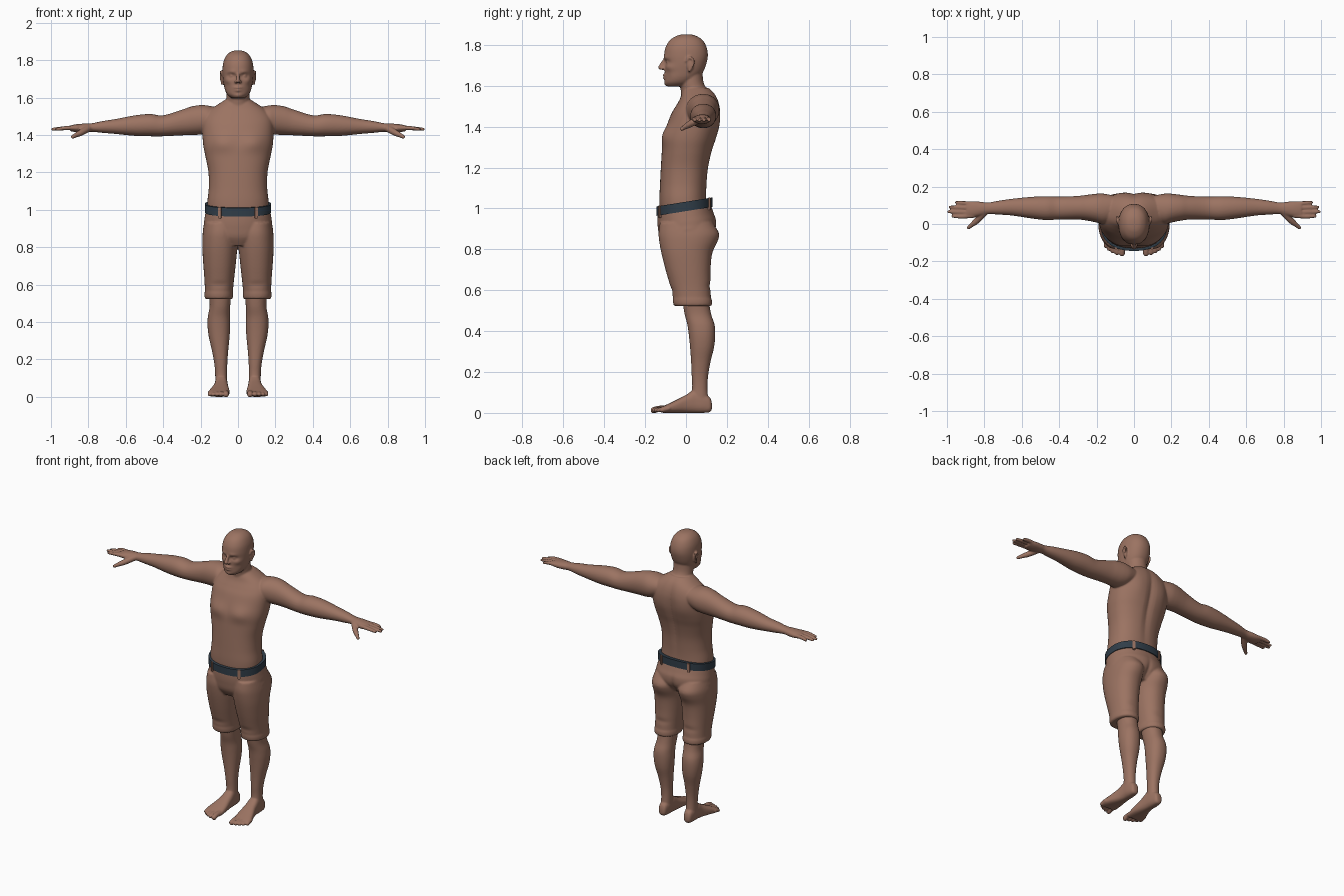
import bpy, bmesh, math
from mathutils import Vector, Matrix


def material(name, rgb):
    m = bpy.data.materials.new(name)
    m.diffuse_color = (*rgb, 1)
    return m


SKIN = material("warm brown", (0.33, 0.172, 0.122))
DARK = material("dark slate blue", (0.03, 0.047, 0.065))


def oval(k, n, power):
    """Point k of n on a unit superellipse."""
    a = 2 * math.pi * k / n
    c, s = math.cos(a), math.sin(a)
    return (math.copysign(abs(c) ** (2 / power), c), math.copysign(abs(s) ** (2 / power), s))


def smooth_rows(rows, steps):
    """Catmull-Rom interpolation through rows of numbers."""
    out = []
    for i in range(len(rows) - 1):
        p = [rows[max(0, min(len(rows) - 1, i + d))] for d in (-1, 0, 1, 2)]
        for s in range(steps):
            t = s / steps
            out.append([b + 0.5 * t * (c - a + t * (2*a - 5*b + 4*c - d + t * (3*(b - c) + d - a)))
                        for a, b, c, d in zip(*p)])
    return out + [list(rows[-1])]


def skin_rings(bm, rings):
    rings = [[bm.verts.new(p) for p in r] for r in rings]
    n = len(rings[0])
    for a, b in zip(rings, rings[1:]):
        for k in range(n):
            bm.faces.new((a[k], a[(k + 1) % n], b[(k + 1) % n], b[k]))
    bm.faces.new(rings[0])
    bm.faces.new(rings[-1])
    return [v for r in rings for v in r]


def loft(bm, axis, rows, side=1, power=2.2, n=40, steps=5, tilt=0):
    """Rows are (position on axis, lo, hi, lo, hi) of the two other axes."""
    rings = []
    for t, u0, u1, v0, v1 in smooth_rows(rows, steps):
        ring = []
        for k in range(n):
            c, s = oval(k, n, power)
            u, v = (u0 + u1) / 2 + c * (u1 - u0) / 2, (v0 + v1) / 2 + s * (v1 - v0) / 2
            x, y, z = {'x': (t, u, v), 'y': (u, t, v), 'z': (u, v, t)}[axis]
            ring.append((x * side, y, z + tilt * y))
        rings.append(ring)
    return skin_rings(bm, rings)


def trunk(rows):
    """(z, front, back, half width) -> symmetric loft rows."""
    return [(z, -w, w, f, b) for z, f, b, w in rows]


def ball(bm, centre, radii):
    bmesh.ops.create_uvsphere(bm, u_segments=20, v_segments=14, radius=1,
                              matrix=Matrix.Translation(centre) @ Matrix.Diagonal((*radii, 1)))


def tube(bm, pts, side=1):
    """Round-ended tube through (x, y, z, radius) points."""
    pts = [(x * side, y, z, r) for x, y, z, r in pts]
    rows = smooth_rows(pts, 4)
    rings = []
    for i, row in enumerate(rows):
        d = Vector(rows[min(i + 1, len(rows) - 1)][:3]) - Vector(rows[max(i - 1, 0)][:3])
        q = d.to_track_quat('Z', 'Y')
        rings.append([Vector(row[:3]) + q @ Vector((*oval(k, 14, 2), 0)) * row[3] for k in range(14)])
    skin_rings(bm, rings)
    for x, y, z, r in (pts[0], pts[-1]):
        ball(bm, (x, y, z), (r, r, r))


def sculpt(verts, centre, radii, push):
    """Soft bump or dent, mirrored in x."""
    for v in verts:
        p = (abs(v.co.x), v.co.y, v.co.z)
        w = math.exp(-sum(((a - c) / r) ** 2 for a, c, r in zip(p, centre, radii)))
        v.co += Vector((math.copysign(push[0], v.co.x), push[1], push[2])) * w


def finish(bm, name, mat, voxel=None, smooth=4):
    bmesh.ops.recalc_face_normals(bm, faces=bm.faces)
    me = bpy.data.meshes.new(name)
    bm.to_mesh(me)
    bm.free()
    ob = bpy.data.objects.new(name, me)
    bpy.context.collection.objects.link(ob)
    bpy.ops.object.select_all(action='DESELECT')
    ob.select_set(True)
    bpy.context.view_layer.objects.active = ob
    if voxel:  # fuse overlapping parts into one soft skin
        r = ob.modifiers.new("fuse", 'REMESH')
        r.mode, r.voxel_size = 'VOXEL', voxel
        s = ob.modifiers.new("soften", 'SMOOTH')
        s.factor, s.iterations = 0.5, smooth
        bpy.ops.object.convert(target='MESH')
    ob.data.materials.clear()
    ob.data.materials.append(mat)
    bpy.ops.object.shade_smooth_by_angle(angle=math.radians(60 if voxel else 35))
    return ob


# Upper body: torso
bm = bmesh.new()
torso = loft(bm, 'z', trunk([
    (.94, -.115, .10, .155), (1.0, -.128, .105, .163), (1.05, -.13, .10, .163), (1.12, -.127, .102, .156),
    (1.2, -.123, .11, .158), (1.28, -.118, .128, .173), (1.34, -.112, .147, .185), (1.4, -.095, .162, .19),
    (1.46, -.073, .168, .19), (1.5, -.05, .165, .18), (1.535, -.03, .155, .15), (1.565, -.02, .138, .105),
    (1.59, -.01, .112, .066)]), n=72, steps=6, power=2.3)
sculpt(torso, (.085, -.10, 1.36), (.065, .08, .045), (0, -.014, 0))
sculpt(torso, (0, .16, 1.33), (.022, .1, .22), (0, -.012, 0))
sculpt(torso, (.09, .15, 1.42), (.05, .08, .07), (0, .006, 0))
# Neck
loft(bm, 'z', trunk([(1.5, -.01, .14, .08), (1.54, -.02, .13, .074), (1.58, -.026, .105, .064),
                     (1.62, -.03, .085, .061), (1.7, -.02, .08, .058)]), power=2)
# Head with carved face
head = loft(bm, 'z', trunk([
    (1.852, -.012, .016, .012), (1.846, -.042, .045, .037), (1.825, -.077, .08, .062), (1.79, -.099, .1, .078),
    (1.75, -.107, .107, .083), (1.71, -.104, .10, .082), (1.67, -.103, .085, .076), (1.64, -.103, .06, .069),
    (1.615, -.102, .03, .056), (1.597, -.09, 0, .034)]), n=96, steps=8)
for centre, radii, push in (
        ((.034, -.095, 1.716), (.019, .05, .012), (0, .013, 0)),     # eye socket
        ((.03, -.1, 1.737), (.024, .05, .01), (0, -.005, 0)),        # brow
        ((.055, -.08, 1.69), (.02, .04, .016), (.003, -.006, 0)),    # cheekbone
        ((.05, -.07, 1.645), (.015, .04, .02), (-.003, .004, 0)),    # hollow cheek
        ((0, -.1, 1.653), (.021, .05, .006), (0, -.014, 0)),         # upper lip
        ((0, -.1, 1.638), (.019, .05, .006), (0, -.012, 0)),         # lower lip
        ((0, -.1, 1.607), (.022, .05, .013), (0, -.007, 0))):        # chin
    sculpt(head, centre, radii, push)
tube(bm, [(0, -.098, 1.738, .008), (0, -.112, 1.715, .009), (0, -.125, 1.69, .012)])
for s in (1, -1):
    ball(bm, (.012 * s, -.112, 1.684), (.009, .012, .008))   # nostril
    ball(bm, (.033 * s, -.083, 1.714), (.013, .013, .011))   # eye
    ball(bm, (.083 * s, .02, 1.705), (.008, .017, .03))      # ear
    tube(bm, [(.086, .002, 1.72, .005), (.09, .014, 1.737, .006), (.094, .033, 1.732, .006),
              (.092, .036, 1.708, .006), (.085, .016, 1.672, .006)], s)
    # Arm and palm
    loft(bm, 'x', [
        (.10, .02, .15, 1.44, 1.545), (.16, .0, .162, 1.41, 1.557), (.2, .008, .162, 1.402, 1.56),
        (.25, .018, .156, 1.40, 1.552), (.3, .024, .15, 1.398, 1.535), (.4, .024, .146, 1.393, 1.505),
        (.47, .021, .148, 1.393, 1.512), (.55, .03, .145, 1.395, 1.505), (.65, .045, .135, 1.405, 1.486),
        (.72, .05, .125, 1.411, 1.475), (.78, .053, .115, 1.417, 1.463), (.82, .044, .119, 1.414, 1.461),
        (.86, .035, .122, 1.414, 1.458), (.895, .033, .12, 1.42, 1.452)], s, power=2.1)
    # Fingers and thumb
    for y, tip in ((.04, .968), (.064, .991), (.088, .983), (.112, .95)):
        tube(bm, [(.86, .078 + (y - .078) * .9, 1.438, .012), (.92, y, 1.437, .0115),
                  (tip, y * 1.03, 1.431, .0085)], s)
    tube(bm, [(.8, .062, 1.435, .019), (.84, .018, 1.412, .017), (.865, -.003, 1.4, .013),
              (.885, -.02, 1.389, .010)], s)
finish(bm, "upper_body", SKIN, .005)

# Lower legs with feet and toes
bm = bmesh.new()
for s in (1, -1):
    loft(bm, 'z', [
        (.62, .03, .16, -.03, .11), (.53, .038, .153, -.015, .115), (.48, .042, .152, -.006, .124),
        (.43, .043, .161, .007, .14), (.38, .042, .163, .014, .143), (.32, .045, .156, .02, .137),
        (.25, .052, .14, .025, .12), (.18, .057, .127, .028, .108), (.12, .058, .122, .03, .105),
        (.05, .058, .122, .02, .11)], s)
    loft(bm, 'y', [
        (.127, .078, .102, .02, .045), (.117, .066, .115, .004, .075), (.08, .058, .122, 0, .1),
        (.04, .055, .124, 0, .112), (0, .052, .13, 0, .088), (-.05, .046, .147, 0, .062),
        (-.09, .045, .16, 0, .043), (-.118, .047, .163, 0, .03)], s, power=2.6)
    for x, y, r in ((.064, -.157, .016), (.091, -.155, .012), (.113, -.146, .0115),
                    (.133, -.134, .011), (.151, -.118, .011)):
        tube(bm, [(x, -.085, .022, r), (x, y + .025, .02, r * .95), (x, y, .013, r)], s)
finish(bm, "legs_and_feet", SKIN, .005, 3)

# Knee-length shorts
bm = bmesh.new()
hips = loft(bm, 'z', trunk([
    (.82, -.10, .10, .1), (.87, -.128, .142, .18), (.92, -.137, .148, .183), (.96, -.14, .135, .178),
    (1.0, -.139, .122, .172)]), n=72, tilt=.14)
sculpt(hips, (0, .14, .86), (.015, .06, .07), (0, -.012, 0))
for s in (1, -1):
    leg = loft(bm, 'z', [
        (.522, .034, .17, -.052, .118), (.53, .027, .178, -.061, .127), (.555, .026, .179, -.065, .126),
        (.565, .027, .177, -.064, .122), (.62, .022, .179, -.077, .12), (.7, .013, .185, -.1, .12),
        (.78, .005, .19, -.12, .128), (.84, .0, .191, -.131, .15), (.88, .0, .188, -.134, .156),
        (.93, .005, .178, -.128, .13)], s, n=48, steps=6)
    sculpt(leg, (.08, .15, .86), (.06, .08, .05), (0, .006, 0))
    sculpt(leg, (.1, .12, .62), (.05, .05, .015), (0, -.005, 0))
    sculpt(leg, (.1, -.08, .6), (.05, .05, .015), (0, .005, 0))
finish(bm, "shorts", SKIN, .006, 3)

# Belt, tilted down to the front
TILT, MID, N = .16, 1.01, 72


def belt_point(k, offset, dz):
    c, s = oval(k, N, 2.3)
    x, y = c * (.174 + offset), -.007 + s * (.134 + offset)
    return Vector((x, y, MID + TILT * y + dz))


bm = bmesh.new()
band = [[bm.verts.new(belt_point(k, o, dz)) for k in range(N)]
        for o, dz in ((-.03, -.023), (.003, -.023), (.003, .023), (-.03, .023))]
for i in range(4):
    a, b = band[i], band[(i + 1) % 4]
    for k in range(N):
        bm.faces.new((a[k], a[(k + 1) % N], b[(k + 1) % N], b[k]))
finish(bm, "belt", DARK)

# Belt loops: two in front, two behind
bm = bmesh.new()
for k in (12, 24, 48, 60):
    p = belt_point(k, .004, -.006)
    d = belt_point(k + 1, 0, 0) - belt_point(k - 1, 0, 0)
    m = (Matrix.Translation(p) @ Matrix.Rotation(math.atan2(d.y, d.x), 4, 'Z')
         @ Matrix.Diagonal((.018, .012, .062, 1)))
    bmesh.ops.create_cube(bm, size=1, matrix=m)
bmesh.ops.bevel(bm, geom=bm.edges[:], offset=.003, segments=2, affect='EDGES')
finish(bm, "belt_loops", SKIN)
